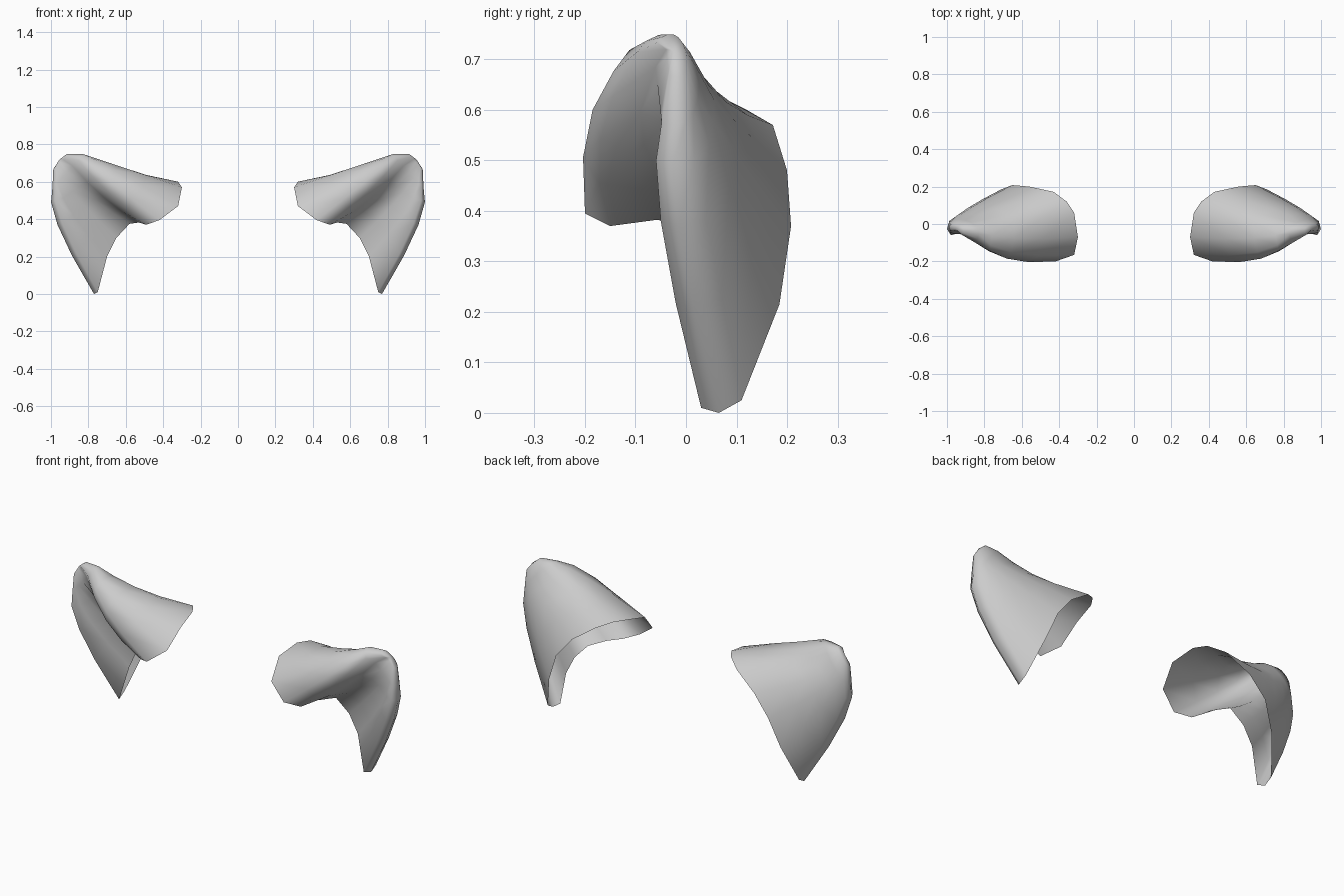
import bpy, bmesh
from math import sin, cos, tau
from mathutils import Vector

if "Cube" in bpy.data.objects:
    bpy.data.objects.remove(bpy.data.objects["Cube"])

# Open rim where the ear meets the head: lower tip, back edge, front lobe, front groove
RIM = [(.77, .065, 0), (.77, .11, .025), (.71, .185, .215), (.65, .208, .37),
       (.56, .2, .48), (.43, .172, .57), (.36, .12, .6), (.32, .06, .6),
       (.30, -.07, .57), (.32, -.165, .47), (.42, -.2, .395), (.49, -.15, .37),
       (.53, -.06, .382), (.58, .03, .375), (.65, .045, .3), (.70, .05, .2),
       (.75, .03, .01)]
# Cross-section halfway up
MID = [(.965, -.015, .37), (.95, .04, .38), (.89, .085, .45), (.86, .095, .52),
       (.80, .095, .58), (.74, .08, .615), (.68, .05, .645), (.64, .01, .672),
       (.64, -.075, .685), (.66, -.15, .662), (.68, -.185, .60), (.69, -.17, .54),
       (.715, -.10, .515), (.765, -.02, .505), (.82, -.01, .47), (.88, -.025, .42),
       (.94, -.05, .38)]
n = len(RIM)


def end_ring(center, scale):
    """Slanted flat oval near the apex, fuller in front but pinched at the groove."""
    long, short = Vector((.08, .01, -.09)), Vector((.01, .055, 0))
    ring = []
    for i in range(n):
        s = sin(tau * i / n)
        if s < 0:
            s = max(1.4 * s, -.5 if i > 11 else -2)
        ring.append(Vector(center) + scale * (cos(tau * i / n) * long + s * short))
    return ring


def between(a, b, c, t):
    """Smooth curve through rim a (t=0), middle b (t=.5) and end c (t=1)."""
    return (Vector(a) * (2 * (t - .5) * (t - 1))
            + Vector(b) * (4 * t * (1 - t)) + c * (t * (2 * t - 1)))


# Loft the cupped ear from rim to end, then round off the apex
END = end_ring((.912, -.03, .66), 1)
sections = [[between(a, b, c, t) for a, b, c in zip(RIM, MID, END)]
            for t in (0, .25, .5, .75, 1)]
sections.append(end_ring((.95, -.025, .708), .47))
bm = bmesh.new()
rings = [[bm.verts.new(p) for p in s] for s in sections]
for a, b in zip(rings, rings[1:]):
    for i in range(n):
        j = (i + 1) % n
        bm.faces.new((a[i], a[j], b[j], b[i]))
cap = bm.verts.new((.955, -.025, .718))
for i in range(n):
    bm.faces.new((rings[-1][i], rings[-1][(i + 1) % n], cap))

# Back of the ear faces outwards
bmesh.ops.recalc_face_normals(bm, faces=bm.faces)
bm.normal_update()
if max(bm.faces, key=lambda f: f.calc_center_median().y).normal.y < 0:
    bmesh.ops.reverse_faces(bm, faces=bm.faces)
for f in bm.faces:
    f.smooth = True

mesh = bpy.data.meshes.new("ears")
bm.to_mesh(mesh)
bm.free()
ears = bpy.data.objects.new("ears", mesh)
bpy.context.collection.objects.link(ears)

# Matching ear on the other side
mirror = ears.modifiers.new("mirror", 'MIRROR')
mirror.use_mirror_merge = False
